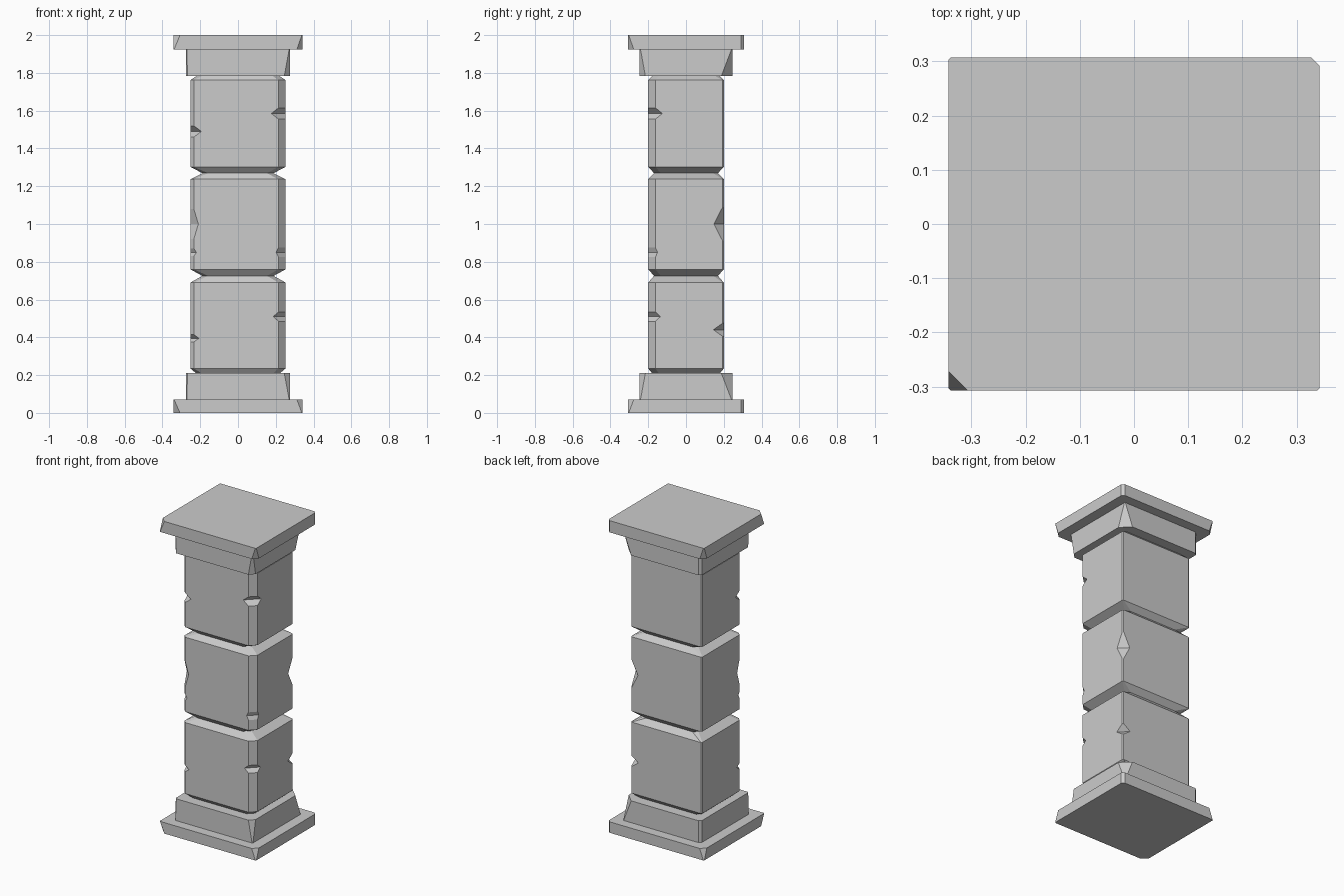
import bpy, bmesh

if "Cube" in bpy.data.objects:
    bpy.data.objects.remove(bpy.data.objects["Cube"])

# Corner order everywhere: front-left, front-right, back-right, back-left
SIGNS = [(-1, -1), (1, -1), (1, 1), (-1, 1)]


def ring(bm, hx, hy, z, cuts):
    """Rectangle at height z with its four corners cut off."""
    verts = []
    for i, ((sx, sy), c) in enumerate(zip(SIGNS, cuts)):
        pair = [(sx * hx, sy * (hy - c), z), (sx * (hx - c), sy * hy, z)]
        if i % 2:
            pair.reverse()
        verts += [bm.verts.new(p) for p in pair]
    return verts


def stone(name, levels):
    """Loft a closed stone through levels of (half x, half y, z, corner cuts)."""
    bm = bmesh.new()
    rings = [ring(bm, *lv) for lv in sorted(levels, key=lambda l: l[2])]
    for a, b in zip(rings, rings[1:]):
        for i in range(8):
            j = (i + 1) % 8
            bm.faces.new((a[i], a[j], b[j], b[i]))
    bm.faces.new(rings[0][::-1])
    bm.faces.new(rings[-1])
    bmesh.ops.dissolve_limit(bm, angle_limit=0.002, verts=bm.verts[:], edges=bm.edges[:])
    bmesh.ops.recalc_face_normals(bm, faces=bm.faces[:])
    mesh = bpy.data.meshes.new(name)
    bm.to_mesh(mesh)
    bm.free()
    obj = bpy.data.objects.new(name, mesh)
    bpy.context.collection.objects.link(obj)
    return obj


# Plinth and matching, mirrored capital
SLAB = [(0.342, 0.307, 0.0, (0.035, 0.004, 0.015, 0.004)),
        (0.342, 0.307, 0.07, (0.004, 0.03, 0.015, 0.03))]
STEP = [(0.275, 0.245, 0.07, (0.004, 0.004, 0.004, 0.015)),
        (0.275, 0.245, 0.21, (0.008, 0.03, 0.058, 0.015))]


def flipped(levels, heights):
    return [(hx, hy, z, c) for (hx, hy, _, c), z in zip(levels, heights)]


stone("base_slab", SLAB)
stone("base_step", STEP)
stone("capital_step", flipped(STEP, (1.925, 1.783)))
stone("capital_slab", flipped(SLAB, (2.0, 1.925)))

# Shaft blocks with bevelled ends and chipped corners
HX, HY = 0.252, 0.2
CORNER = (0.018, 0.038, 0.006, 0.006)
FL, FR, BR, BL = range(4)


def block(name, bottom, top, chips):
    """bottom/top: (z end, z of bevel, inset x, inset y); chips: (corner, z, half height, cut)."""
    def cuts(z):
        out = list(CORNER)
        for k, zc, h, c in chips:
            out[k] = max(out[k], CORNER[k] + (c - CORNER[k]) * (1 - abs(z - zc) / h))
        return out
    zs = {bottom[1], top[1]}
    for _, zc, h, _ in chips:
        zs |= {round(zc - h, 4), zc, round(zc + h, 4)}
    levels = [(HX, HY, z, cuts(z)) for z in zs]
    for z, _, ix, iy in (bottom, top):
        levels.append((HX - ix, HY - iy, z, (0.03, 0.035, 0.025, 0.025)))
    stone(name, levels)


block("lower_block", (0.208, 0.235, 0.032, 0.022), (0.727, 0.69, 0.066, 0.032),
      [(FR, 0.51, 0.025, 0.065), (FL, 0.395, 0.02, 0.045), (BR, 0.44, 0.035, 0.055)])
block("middle_block", (0.724, 0.76, 0.066, 0.032), (1.27, 1.237, 0.066, 0.032),
      [(BR, 1.0, 0.09, 0.052), (FL, 1.0, 0.08, 0.042),
       (FR, 0.85, 0.025, 0.05), (FL, 0.85, 0.02, 0.032)])
block("upper_block", (1.268, 1.302, 0.066, 0.032), (1.785, 1.762, 0.035, 0.022),
      [(FR, 1.585, 0.03, 0.075), (FL, 1.49, 0.03, 0.058)])
